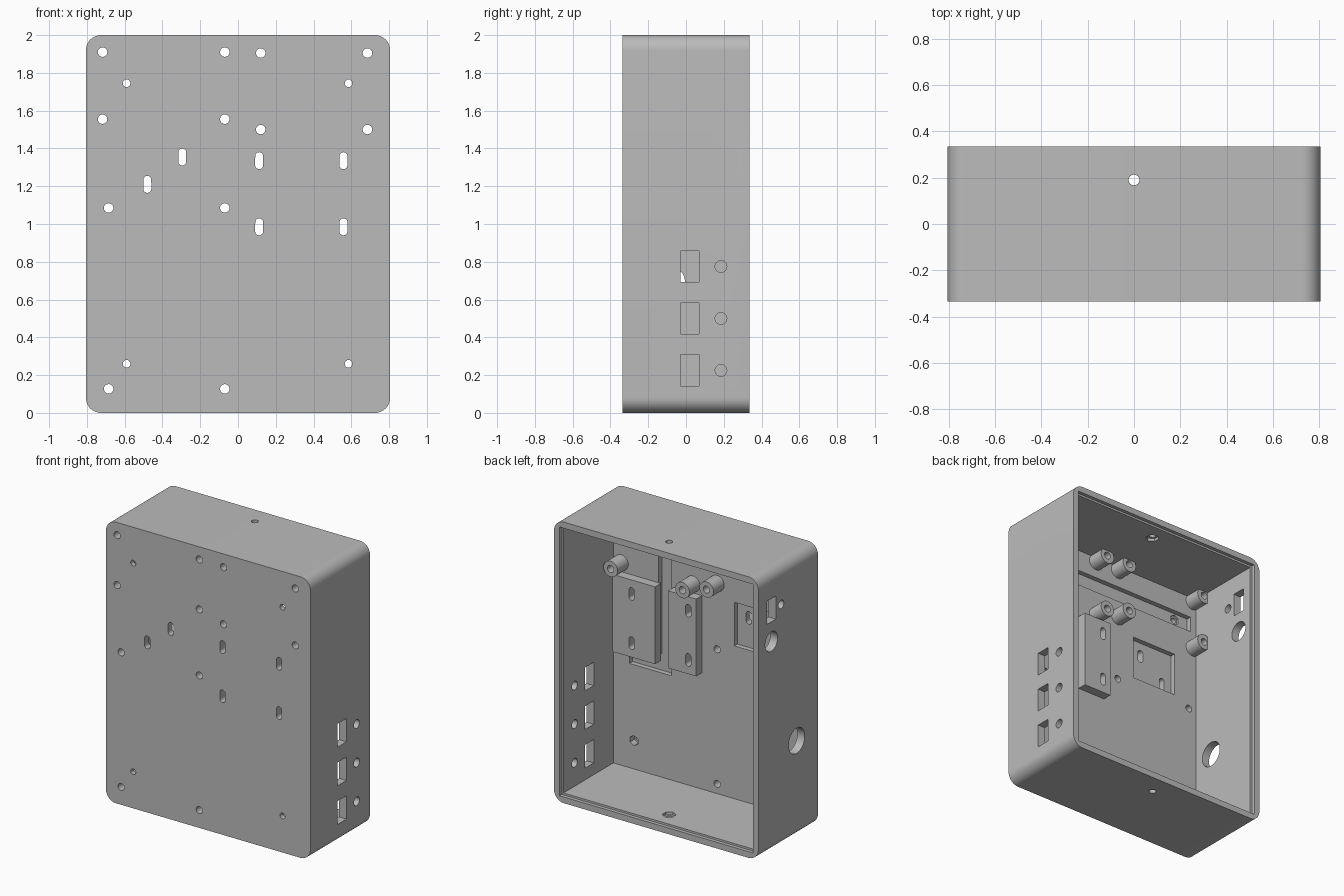
import bpy, bmesh, math
from mathutils import Matrix, Vector

cube = bpy.data.objects.get("Cube")
if cube:
    bpy.data.objects.remove(cube, do_unlink=True)

grey = bpy.data.materials.new("plain_grey")
grey.use_nodes = True
GREY = (0.5, 0.5, 0.5, 1)
grey.diffuse_color = GREY
grey.node_tree.nodes["Principled BSDF"].inputs["Base Color"].default_value = GREY


def finish(bm, name):
    bmesh.ops.recalc_face_normals(bm, faces=bm.faces)
    mesh = bpy.data.meshes.new(name)
    bm.to_mesh(mesh)
    bm.free()
    mesh.materials.append(grey)
    ob = bpy.data.objects.new(name, mesh)
    bpy.context.collection.objects.link(ob)
    return ob


def add_box(bm, x, y, z):
    """Box from (low, high) ranges on each axis."""
    size = Vector([r[1] - r[0] for r in (x, y, z)])
    mid = Vector([(r[1] + r[0]) / 2 for r in (x, y, z)])
    mat = Matrix.Translation(mid) @ Matrix.Diagonal(size).to_4x4()
    return bmesh.ops.create_cube(bm, size=1, matrix=mat)["verts"]


def add_rod(bm, axis, centre, radius, length, sides=32, stretch=0):
    """Prism along an axis; stretch lengthens it in z into a slot."""
    turn = {"X": Matrix.Rotation(math.pi / 2, 4, "Y"),
            "Y": Matrix.Rotation(math.pi / 2, 4, "X"),
            "Z": Matrix.Identity(4)}[axis]
    verts = bmesh.ops.create_cone(
        bm, cap_ends=True, segments=sides, radius1=radius, radius2=radius,
        depth=length, matrix=Matrix.Translation(centre) @ turn)["verts"]
    if stretch:
        for v in verts:
            v.co.z += stretch if v.co.z > centre[2] + 1e-5 else -stretch


def cut(target, build):
    """Subtract the solids that build() adds to an empty mesh."""
    bm = bmesh.new()
    build(bm)
    cutter = finish(bm, "cutter")
    cutter.hide_render = True
    mod = target.modifiers.new("cut", "BOOLEAN")
    mod.operation = "DIFFERENCE"
    mod.solver = "EXACT"
    mod.object = cutter
    bpy.context.view_layer.objects.active = target
    bpy.ops.object.modifier_apply(modifier=mod.name)
    bpy.data.objects.remove(cutter, do_unlink=True)


W, D = 0.805, 0.335
FLOOR = -0.25
POCKET = -0.285

# Case block with rounded corners
bm = bmesh.new()
add_box(bm, (-W, W), (-D, D), (0, 2))
edges = [e for e in bm.edges
         if abs(e.verts[0].co.y - e.verts[1].co.y) > 0.1]
bmesh.ops.bevel(bm, geom=edges, offset=0.08, segments=12, profile=0.5,
                affect="EDGES")
case = finish(bm, "case")

# Open back with a shallow rebate for a cover
cut(case, lambda b: add_box(b, (-0.747, 0.747), (FLOOR, 0.5), (0.058, 1.942)))
cut(case, lambda b: add_box(b, (-0.761, 0.761), (0.31, 0.5), (0.044, 1.956)))

# Pockets sunk into the inside of the front panel
pockets = [
    ((-0.7, 0.7), (1.68, 1.79)),
    ((-0.56, -0.205), (1.145, 1.455)),
    ((0.29, 0.39), (0.8, 1.7)),
    ((0.38, 0.62), (0.8, 0.92)),
]
for px, pz in pockets:
    cut(case, lambda b: add_box(b, px, (POCKET, 0), pz))

# Layout of the front panel
board_posts = [(x, z) for x in (0.12, 0.685) for z in (1.5, 1.905)]
board_posts += [(x, z) for x in (-0.07, -0.717) for z in (1.555, 1.91)]
plain_holes = [(x, z) for x in (-0.07, -0.685) for z in (0.127, 1.085)]
wall_holes = [(x, z) for x in (-0.59, 0.585) for z in (0.26, 1.745)]
pad_slots = [(x, z) for x in (0.112, 0.558) for z in (0.985, 1.335)]
panel_slots = [(-0.295, 1.355), (-0.48, 1.21)]


def front_drills(bm):
    for x, z in board_posts + plain_holes:
        add_rod(bm, "Y", (x, -0.2, z), 0.025, 0.6)
    for x, z in wall_holes:
        add_rod(bm, "Y", (x, -0.2, z), 0.02, 0.6)
    for x, z in pad_slots + panel_slots:
        add_rod(bm, "Y", (x, -0.2, z), 0.021, 0.6, stretch=0.024)


def wall_nuts(bm):
    for x, z in wall_holes:
        add_rod(bm, "Y", (x, -0.2, z), 0.036, 0.2, sides=6)


def cover_nuts(bm):
    for z in (0.058, 1.942):
        add_rod(bm, "Z", (0, 0.19, z), 0.045, 0.04, sides=6)


def cover_holes(bm):
    for z in (0, 2):
        add_rod(bm, "Z", (0, 0.19, z), 0.023, 0.3)


def left_openings(bm):
    for z in (0.225, 0.5, 0.775):
        add_box(bm, (0.6, 1), (-0.03, 0.07), (z - 0.083, z + 0.083))
        add_rod(bm, "X", (0.8, 0.185, z), 0.031, 0.4)


def right_openings(bm):
    add_box(bm, (-1, -0.6), (0.14, 0.24), (1.645, 1.81))
    add_rod(bm, "X", (-0.8, 0.08, 1.727), 0.03, 0.4)
    add_rod(bm, "X", (-0.8, 0.19, 1.505), 0.07, 0.4)
    add_rod(bm, "X", (-0.8, -0.095, 0.69), 0.09, 0.4)


for build in (wall_nuts, cover_nuts, cover_holes, left_openings,
              right_openings, front_drills):
    cut(case, build)

# Raised pads carrying the slots
bm = bmesh.new()
for px in ((0.373, 0.71), (0.05, 0.27)):
    add_box(bm, px, (FLOOR, -0.185), (0.885, 1.435))
pads = finish(bm, "module_pads")
cut(pads, front_drills)

# Hollow standoffs for the circuit boards
bm = bmesh.new()
for x, z in board_posts:
    add_rod(bm, "Y", (x, (FLOOR - 0.13) / 2, z), 0.056, -0.13 - FLOOR)
standoffs = finish(bm, "standoffs")
cut(standoffs, front_drills)

for ob in (case, pads, standoffs):
    bpy.ops.object.select_all(action="DESELECT")
    ob.select_set(True)
    bpy.context.view_layer.objects.active = ob
    bpy.ops.object.shade_smooth_by_angle(angle=math.radians(30))
